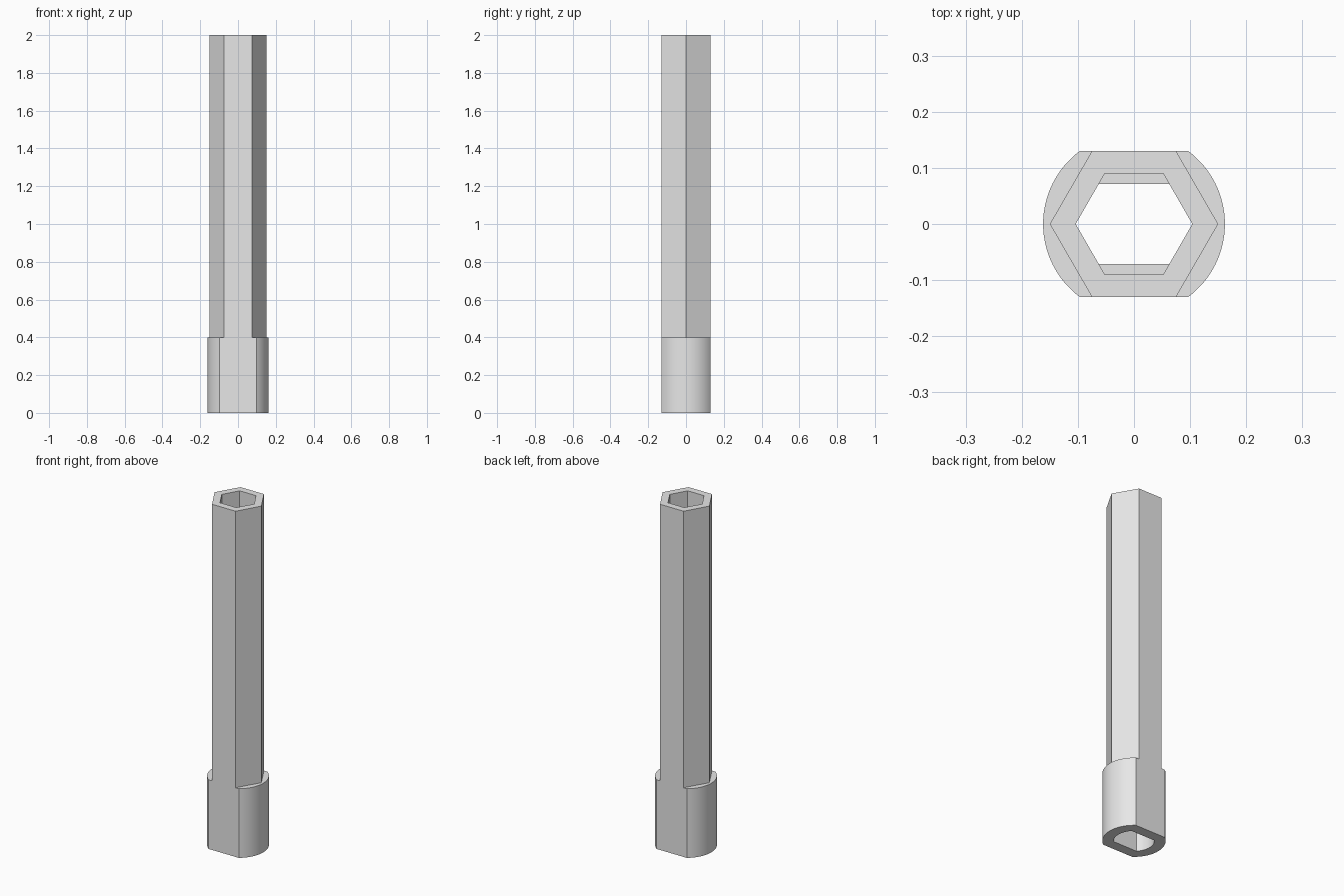
import bpy, bmesh
from math import asin, cos, sin, radians, sqrt

if "Cube" in bpy.data.objects:
    bpy.data.objects.remove(bpy.data.objects["Cube"])

HEIGHT, COLLAR = 2.0, 0.4          # overall height, collar height
OUT_HEX, BORE_HEX = 0.15, 0.104    # corner radii of the shaft and its bore
COLLAR_R, COLLAR_FLAT = 0.162, OUT_HEX * sqrt(3) / 2
SLOT_R, SLOT_FLAT = BORE_HEX, 0.0715
STEPS = 16


def mirror_x(quarter):
    """Complete a quarter outline to a half, running from +x round to -x."""
    return quarter + [(-x, y) for x, y in reversed(quarter) if x > 1e-6]


def arc(radius, flat):
    end = asin(flat / radius)
    return [(radius * cos(end * i / STEPS), radius * sin(end * i / STEPS))
            for i in range(STEPS + 1)]


def hex_quarter(radius):
    return [(radius, 0), (radius * cos(radians(60)), radius * sin(radians(60)))]


# Quarter outlines, each including the points it shares with its neighbours
shaft_q = hex_quarter(OUT_HEX)
collar_q = arc(COLLAR_R, COLLAR_FLAT) + [shaft_q[1]]
cross = (BORE_HEX - SLOT_FLAT / sqrt(3), SLOT_FLAT)
bore_q = hex_quarter(BORE_HEX)
bore_q.insert(1, cross)
slot_q = arc(SLOT_R, SLOT_FLAT) + [cross]
shaft, collar, bore, slot = map(mirror_x, (shaft_q, collar_q, bore_q, slot_q))

bm = bmesh.new()


def flat_face(points, z, sign):
    bm.faces.new([bm.verts.new((sign * x, sign * y, z)) for x, y in points])


def wall(points, z0, z1, sign):
    for (ax, ay), (bx, by) in zip(points, points[1:]):
        bm.faces.new([bm.verts.new((sign * x, sign * y, z)) for x, y, z in
                      ((ax, ay, z0), (bx, by, z0), (bx, by, z1), (ax, ay, z1))])


for sign in (1, -1):
    # Outer sides, then the bore and slot sides
    wall(collar, 0, COLLAR, sign)
    wall(shaft, COLLAR, HEIGHT, sign)
    wall(bore[::-1], COLLAR, HEIGHT, sign)
    wall(slot[::-1], 0, COLLAR, sign)
    # End rings
    flat_face(shaft + bore[::-1], HEIGHT, sign)
    flat_face(slot + collar[::-1], 0, sign)
    # Ledge inside the bore
    flat_face(bore[1:-1], COLLAR, sign)
    # Collar shoulders and slot ceilings
    for side in (1, -1):
        shoulder = [(side * x, y) for x, y in collar_q + [shaft_q[0]]]
        ceiling = [(side * x, y) for x, y in slot_q]
        flat_face(shoulder[::side], COLLAR, sign)
        flat_face(ceiling[::-side], COLLAR, sign)

bmesh.ops.remove_doubles(bm, verts=bm.verts, dist=1e-5)
bmesh.ops.recalc_face_normals(bm, faces=bm.faces)

mesh = bpy.data.meshes.new("hex_shaft_with_collar")
bm.to_mesh(mesh)
bm.free()
part = bpy.data.objects.new("hex_shaft_with_collar", mesh)
bpy.context.collection.objects.link(part)

# Plain grey material
grey = bpy.data.materials.new("light_grey")
grey.use_nodes = True
grey.diffuse_color = (0.8, 0.8, 0.8, 1)
grey.node_tree.nodes["Principled BSDF"].inputs["Base Color"].default_value = (0.8, 0.8, 0.8, 1)
mesh.materials.append(grey)

# Smooth arcs, sharp corners
bpy.ops.object.select_all(action="DESELECT")
part.select_set(True)
bpy.context.view_layer.objects.active = part
bpy.ops.object.shade_smooth_by_angle(angle=radians(30))
